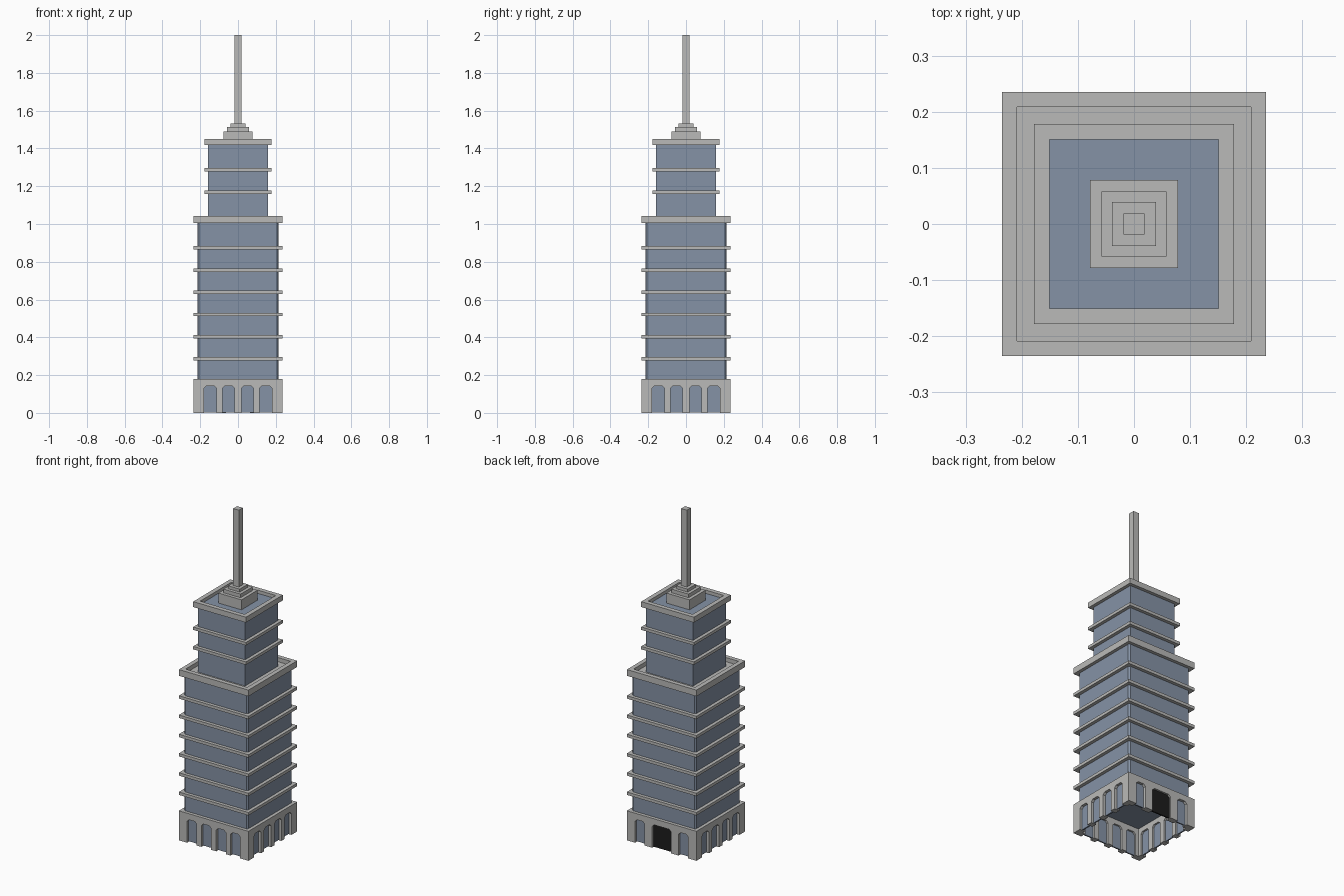
import bpy, bmesh, math
from mathutils import Matrix

if "Cube" in bpy.data.objects:
    bpy.data.objects.remove(bpy.data.objects["Cube"])


def material(name, rgb):
    m = bpy.data.materials.new(name)
    m.diffuse_color = (*rgb, 1)
    m.use_nodes = True
    m.node_tree.nodes["Principled BSDF"].inputs["Base Color"].default_value = m.diffuse_color
    return m


STONE = material("grey stone", (0.49, 0.49, 0.48))
GLASS = material("blue glass", (0.235, 0.29, 0.38))
BLACK = material("black door", (0.012, 0.012, 0.012))


def finish(name, bm, mat):
    bmesh.ops.recalc_face_normals(bm, faces=bm.faces)
    me = bpy.data.meshes.new(name)
    bm.to_mesh(me)
    bm.free()
    me.materials.append(mat)
    ob = bpy.data.objects.new(name, me)
    bpy.context.collection.objects.link(ob)
    return ob


def block(name, half, z0, z1, mat, chamfer=0):
    """Square block; optional chamfer on the vertical corners."""
    bm = bmesh.new()
    bmesh.ops.create_cube(bm, size=1, matrix=Matrix.Translation((0, 0, (z0 + z1) / 2))
                          @ Matrix.Diagonal((2 * half, 2 * half, z1 - z0, 1)))
    if chamfer:
        edges = [e for e in bm.edges if abs(e.verts[0].co.z - e.verts[1].co.z) > 1e-4]
        bmesh.ops.bevel(bm, geom=edges, offset=chamfer, segments=1, affect='EDGES')
    return finish(name, bm, mat)


def parapet(name, half, inner, z0, z1, depth):
    """Roof slab with a sunken floor."""
    bm = bmesh.new()
    bmesh.ops.create_cube(bm, size=1, matrix=Matrix.Translation((0, 0, (z0 + z1) / 2))
                          @ Matrix.Diagonal((2 * half, 2 * half, z1 - z0, 1)))
    bm.faces.ensure_lookup_table()
    top = max(bm.faces, key=lambda f: f.calc_center_median().z)
    bmesh.ops.inset_region(bm, faces=[top], thickness=half - inner)
    out = bmesh.ops.extrude_discrete_faces(bm, faces=[top])
    bmesh.ops.translate(bm, verts=out["faces"][0].verts, vec=(0, 0, -depth))
    return finish(name, bm, STONE)


HALF, THICK, BASE_TOP = 0.235, 0.035, 0.18
W, TOP, CUT = 0.0325, 0.143, 0.013       # opening half width, height, corner cut


def opening(c, w, cut):
    return [(c - w, 0), (c - w, TOP - cut), (c - w + cut, TOP),
            (c + w - cut, TOP), (c + w, TOP - cut), (c + w, 0)]


def base_wall(name, openings, angle):
    """Mitred wall panel, notched from the ground by its openings."""
    pts = [(-HALF, BASE_TOP), (-HALF, 0)]
    for c, w, cut in openings:
        pts += opening(c, w, cut)
    pts += [(HALF, 0), (HALF, BASE_TOP)]
    bm = bmesh.new()
    outer = [bm.verts.new((x, -HALF, z)) for x, z in pts]
    lim = HALF - THICK
    inner = [bm.verts.new((max(-lim, min(lim, x)), -lim, z)) for x, z in pts]
    bm.faces.new(outer)
    bm.faces.new(inner[::-1])
    n = len(pts)
    for i in range(n):
        j = (i + 1) % n
        bm.faces.new((outer[i], inner[i], inner[j], outer[j]))
    bmesh.ops.rotate(bm, verts=bm.verts, matrix=Matrix.Rotation(angle, 3, 'Z'))
    finish(name, bm, STONE)


def pane(name, c, w, angle, mat, y=-0.215):
    """Thin pane filling an opening, set back from the wall face."""
    bm = bmesh.new()
    bmesh.ops.create_cube(bm, size=1, matrix=Matrix.Rotation(angle, 4, 'Z')
                          @ Matrix.Translation((c, y, TOP / 2 + 0.002))
                          @ Matrix.Diagonal((2 * w + 0.002, 0.008, TOP - 0.002, 1)))
    finish(name, bm, mat)


# Ground floor: four windows a side, a wide door at the back
for side, label in enumerate(("front", "right", "back", "left")):
    angle = side * math.pi / 2
    windows = [-0.147, -0.05, 0.05, 0.147]
    if label == "back":
        windows = [-0.147, 0.147]
        holes = [(-0.147, W, CUT), (0, 0.064, CUT), (0.147, W, CUT)]
        pane("back_door", 0, 0.064, angle, BLACK, -0.22)
    else:
        holes = [(c, W, CUT) for c in windows]
    base_wall(label + "_base_wall", holes, angle)
    for i, c in enumerate(windows):
        pane(f"{label}_window_{i + 1}", c, W, angle, GLASS)

# Lower and upper glass shafts
block("lower_shaft", 0.215, 0.172, 1.01, GLASS, 0.008)
block("upper_shaft", 0.158, 1.01, 1.43, GLASS)

# Floor ledges
for i in range(6):
    z = 0.286 + i * 0.1175
    block(f"lower_ledge_{i + 1}", 0.235, z - 0.009, z + 0.009, STONE)
for i in range(2):
    z = 1.168 + i * 0.1185
    block(f"upper_ledge_{i + 1}", 0.178, z - 0.009, z + 0.009, STONE)

# Roof parapets
parapet("lower_roof", 0.235, 0.197, 1.004, 1.042, 0.025)
parapet("upper_roof", 0.178, 0.139, 1.417, 1.45, 0.025)

# Stepped plinth and mast
block("plinth_bottom", 0.078, 1.42, 1.491, STONE)
block("plinth_middle", 0.058, 1.491, 1.513, STONE)
block("plinth_top", 0.039, 1.513, 1.531, STONE)
block("mast", 0.019, 1.531, 2.0, STONE)
